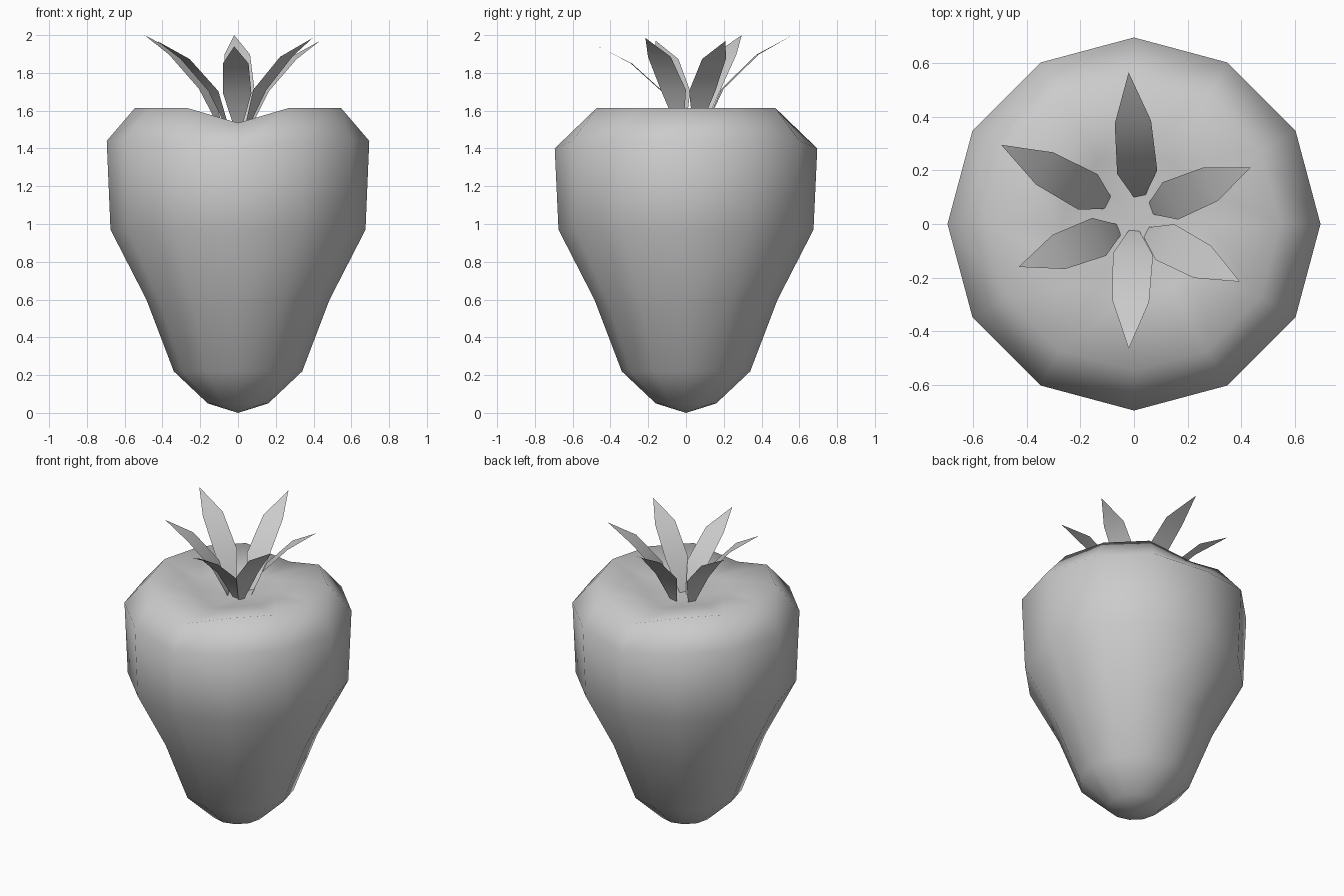
import bpy, bmesh, math
from mathutils import Vector

if "Cube" in bpy.data.objects:
    bpy.data.objects.remove(bpy.data.objects["Cube"])


def finish(name, bm, recalc=True):
    if recalc:
        bmesh.ops.recalc_face_normals(bm, faces=bm.faces)
    mesh = bpy.data.meshes.new(name)
    bm.to_mesh(mesh)
    bm.free()
    for p in mesh.polygons:
        p.use_smooth = True
    ob = bpy.data.objects.new(name, mesh)
    bpy.context.collection.objects.link(ob)
    return ob


# Fruit body: twelve-sided rings (radius, height, dip at front and back)
SIDES = 12
RINGS = [(0.16, 0.05, 0), (0.34, 0.22, 0), (0.485, 0.6, 0), (0.675, 0.97, 0),
         (0.695, 1.44, 0.04), (0.545, 1.615, 0.08), (0.27, 1.565, 0.03)]
bm = bmesh.new()
rings = []
for r, z, dip in RINGS:
    ring = []
    for i in range(SIDES):
        a = math.tau * i / SIDES
        drop = dip if i in (3, 9) else 0
        ring.append(bm.verts.new((r * math.cos(a), r * math.sin(a), z - drop)))
    rings.append(ring)
tip = bm.verts.new((0, 0, 0))
crown = bm.verts.new((0, 0, 1.50))
for i in range(SIDES):
    j = (i + 1) % SIDES
    bm.faces.new((tip, rings[0][j], rings[0][i]))
    bm.faces.new((crown, rings[-1][i], rings[-1][j]))
    for lo, hi in zip(rings, rings[1:]):
        bm.faces.new((lo[i], lo[j], hi[j], hi[i]))
finish("fruit_body", bm)

# Leaves: base point to tip point, with (outward share, height share, half width)
BASE_Z = 1.51
SECTIONS = [(0, 0, 0.02), (0.2, 0.42, 0.075), (0.6, 0.79, 0.068)]
LEAVES = [((0.02, 0.10), (-0.02, 0.565, 2.0)),
          ((-0.09, 0.075), (-0.495, 0.295, 2.0)),
          ((-0.055, -0.02), (-0.43, -0.16, 1.97)),
          ((0.0, -0.025), (-0.02, -0.465, 1.94)),
          ((0.045, -0.03), (0.395, -0.215, 1.985)),
          ((0.06, 0.055), (0.435, 0.21, 1.97))]
for n, (base, end) in enumerate(LEAVES):
    start, end = Vector((*base, BASE_Z)), Vector(end)
    span = end - start
    side = Vector((-span.y, span.x, 0)).normalized()
    bm = bmesh.new()
    pairs = []
    for out, up, half in SECTIONS:
        c = start + Vector((span.x * out, span.y * out, span.z * up))
        pairs.append((bm.verts.new(c - side * half), bm.verts.new(c + side * half)))
    for a, b in zip(pairs, pairs[1:]):
        bm.faces.new((a[0], b[0], b[1], a[1]))
    bm.faces.new((pairs[-1][0], bm.verts.new(end), pairs[-1][1]))
    finish(f"leaf_{n + 1}", bm, recalc=False)
